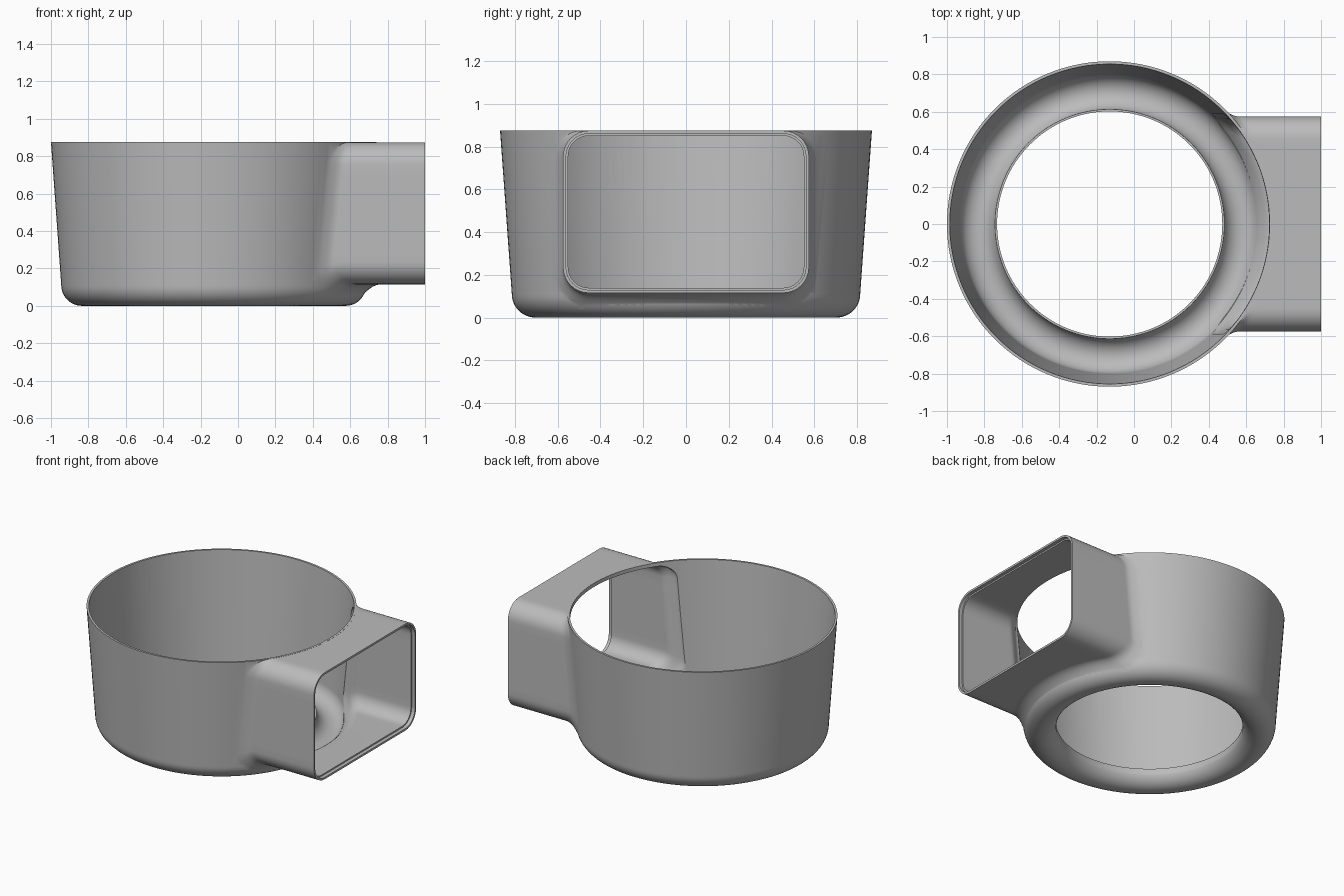
import bpy, bmesh, math

cube = bpy.data.objects.get("Cube")
if cube:
    bpy.data.objects.remove(cube, do_unlink=True)

CX = -0.13        # axis of the round body
TOP = 0.875       # rim height
ARC_R, ARC_Z = 0.705, 0.11   # centre of the rolled bottom edge
SEGMENTS = 128


def make_object(name, bm):
    bmesh.ops.recalc_face_normals(bm, faces=bm.faces)
    mesh = bpy.data.meshes.new(name)
    bm.to_mesh(mesh)
    bm.free()
    obj = bpy.data.objects.new(name, mesh)
    bpy.context.collection.objects.link(obj)
    return obj


def loft(name, rings):
    """Skin a list of closed rings and cap both ends."""
    bm = bmesh.new()
    loops = [[bm.verts.new(p) for p in ring] for ring in rings]
    n = len(loops[0])
    for a, b in zip(loops, loops[1:]):
        for i in range(n):
            j = (i + 1) % n
            bm.faces.new((a[i], a[j], b[j], b[i]))
    bm.faces.new(loops[0])
    bm.faces.new(loops[-1][::-1])
    return make_object(name, bm)


def lathe(name, profile):
    angles = [2 * math.pi * i / SEGMENTS for i in range(SEGMENTS)]
    return loft(name, [[(CX + r * math.cos(a), r * math.sin(a), z) for a in angles]
                       for r, z in profile])


def rolled_edge(radius, end, steps=20):
    """Arc from the inner lip under to the outer wall."""
    angles = [math.radians(-end + end * i / steps) for i in range(steps + 1)]
    return [(ARC_R + radius * math.cos(a), ARC_Z + radius * math.sin(a)) for a in angles]


def wall_radius(z):
    return 0.815 + 0.055 * (z - ARC_Z) / (TOP - ARC_Z)


def rounded_rect(w, zb, zt, r):
    """Points (y, z) of a rounded rectangle, with split straight sides."""
    corners = [(w - r, zt - r, 0), (r - w, zt - r, 90), (r - w, zb + r, 180), (w - r, zb + r, 270)]
    pts = []
    for k, (cy, cz, start) in enumerate(corners):
        arc = [math.radians(start + 90 * i / 8) for i in range(9)]
        pts += [(cy + r * math.cos(a), cz + r * math.sin(a)) for a in arc]
        ny, nz, ns = corners[(k + 1) % 4]
        a = math.radians(ns)
        end = (ny + r * math.cos(a), nz + r * math.sin(a))
        y0, z0 = pts[-1]
        splits = 24 if k % 2 == 0 else 10
        pts += [(y0 + (end[0] - y0) * i / splits, z0 + (end[1] - z0) * i / splits)
                for i in range(1, splits)]
    return pts


def flat_section(x, inset, floor=0.115):
    return [(x, y, z) for y, z in
            rounded_rect(0.575 - inset, floor + inset, TOP - 0.001 - inset, 0.12 - inset)]


def flared_section(s, inset):
    """Duct section following the round wall at distance s, widening into it."""
    side = 0.036 * min(1, max(0, 1 - s / 0.055)) ** 3
    drop = 0.075 * min(1, max(0, (0.085 - s) / 0.11)) ** 2.2
    ring = rounded_rect(0.575 + side - inset, 0.115 - drop + inset,
                        TOP - 0.001 - inset, 0.12 - inset)
    return [(CX + math.sqrt(wall_radius(z) ** 2 - y * y) + s, y, z) for y, z in ring]


def duct(name, inset, end):
    stations = [-0.06, -0.025] + [-0.012 + 0.0102 * i for i in range(11)]
    return loft(name, [flat_section(0.3, inset, 0.25)]
                + [flared_section(s, inset) for s in stations]
                + [flat_section(end, inset)])


def combine(target, tool, operation):
    mod = target.modifiers.new(operation.title(), 'BOOLEAN')
    mod.operation = operation
    mod.solver = 'EXACT'
    mod.object = tool
    bpy.context.view_layer.objects.active = target
    bpy.ops.object.modifier_apply(modifier=mod.name)
    bpy.data.objects.remove(tool, do_unlink=True)


# Solid outside: tapered round body with the side duct
body = lathe("collar_with_side_duct",
             [(0.05, 0.082)] + rolled_edge(0.11, 165) + [(0.87, TOP), (0.05, TOP)])
combine(body, duct("duct_outside", 0, 1.0), 'UNION')

# Hollow inside: bowl with open base, duct passage and stepped mouth
bowl = lathe("bowl_hollow",
             [(0.03, -0.1), (0.602, -0.1), (0.602, 0.112), (0.614, 0.112)]
             + rolled_edge(0.095, 165) + [(0.864, 1.0), (0.03, 1.0)])
# The small core left on the axis is removed together with the base opening
core = lathe("core_hollow", [(0.1, -0.2), (0.1, 1.1)])
combine(body, bowl, 'DIFFERENCE')
combine(body, core, 'DIFFERENCE')
combine(body, duct("duct_hollow", 0.024, 1.05), 'DIFFERENCE')
mouth = loft("mouth_hollow", [flat_section(0.975, 0.014), flat_section(1.05, 0.014)])
combine(body, mouth, 'DIFFERENCE')

# Plain grey finish
grey = bpy.data.materials.new("plain_grey")
grey.use_nodes = True
colour = (0.5, 0.5, 0.5, 1)
grey.diffuse_color = colour
grey.node_tree.nodes["Principled BSDF"].inputs["Base Color"].default_value = colour
body.data.materials.clear()
body.data.materials.append(grey)
for poly in body.data.polygons:
    poly.material_index = 0

bpy.ops.object.select_all(action='DESELECT')
body.select_set(True)
bpy.context.view_layer.objects.active = body
bpy.ops.object.shade_smooth_by_angle(angle=math.radians(35))
